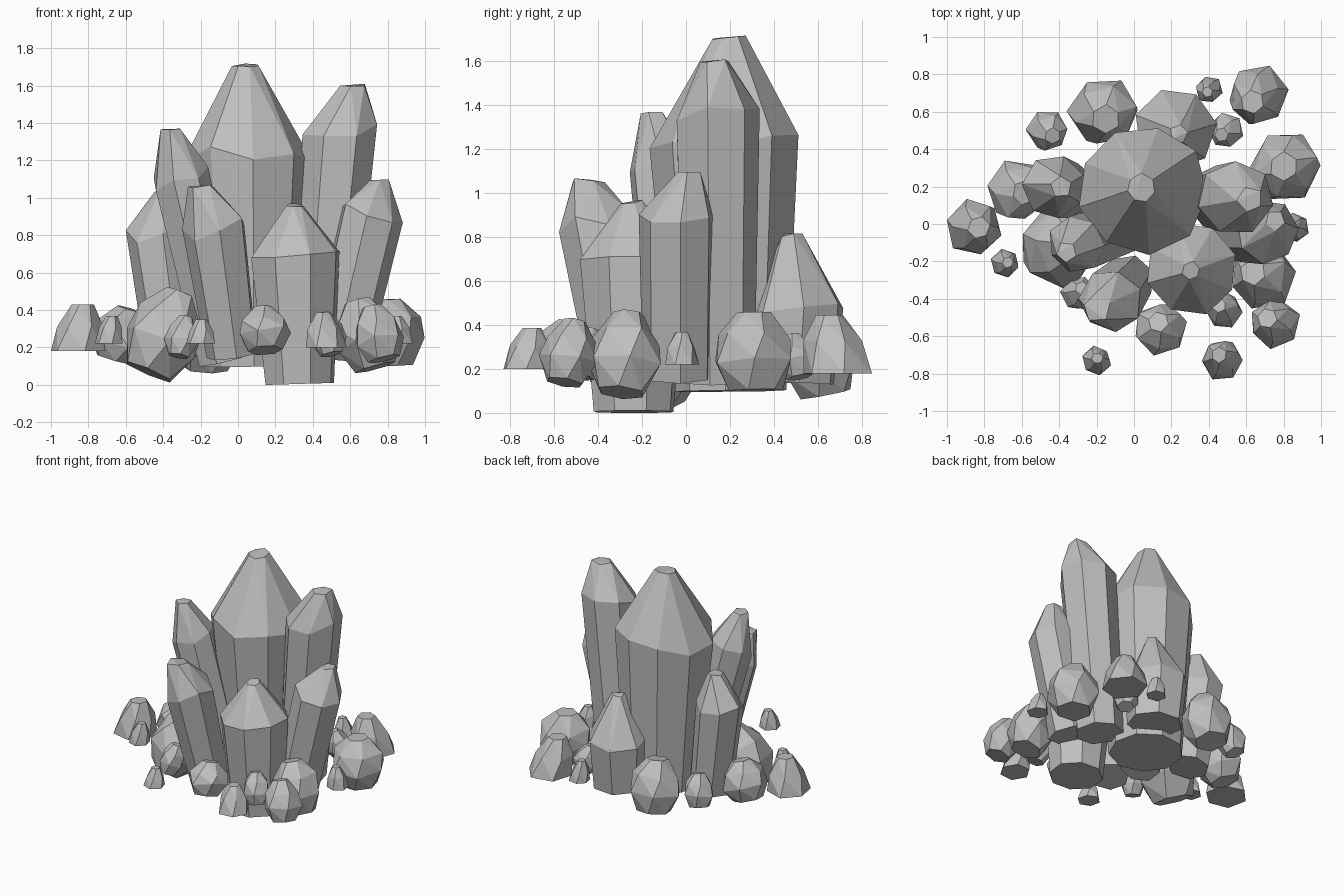
import bpy, bmesh, math, random
from mathutils import Vector

random.seed(5)
cube = bpy.data.objects.get("Cube")
if cube:
    bpy.data.objects.remove(cube)

stone = bpy.data.materials.new("grey_stone")
stone.use_nodes = True
GREY = (0.52, 0.52, 0.52, 1)
stone.diffuse_color = GREY
stone.node_tree.nodes["Principled BSDF"].inputs["Base Color"].default_value = GREY
UP = Vector((0, 0, 1))


def ring(center, axis, radius, sides, phase, wobble, lift=0):
    """Slightly irregular ring of points around an axis."""
    turn = UP.rotation_difference(axis)
    points = []
    for i in range(sides):
        a = phase + math.tau * i / sides
        r = radius * random.uniform(1 - wobble, 1 + wobble)
        p = Vector((r * math.cos(a), r * math.sin(a), random.uniform(-lift, lift)))
        points.append(center + turn @ p)
    return points


def hull(name, points):
    """Faceted convex stone wrapped around the points."""
    bm = bmesh.new()
    for p in points:
        bm.verts.new(p)
    out = bmesh.ops.convex_hull(bm, input=bm.verts)
    spare = {g for g in out["geom_interior"] + out["geom_unused"]
             if isinstance(g, bmesh.types.BMVert)}
    bmesh.ops.delete(bm, geom=list(spare), context="VERTS")
    bmesh.ops.dissolve_limit(bm, angle_limit=math.radians(10),
                             verts=bm.verts, edges=bm.edges)
    bmesh.ops.recalc_face_normals(bm, faces=bm.faces)
    mesh = bpy.data.meshes.new(name)
    bm.to_mesh(mesh)
    bm.free()
    mesh.materials.append(stone)
    obj = bpy.data.objects.new(name, mesh)
    bpy.context.collection.objects.link(obj)


def crystal(name, base, shoulder, tip, r_base, r_shoulder, r_tip, sides):
    """Shaft cut square to its lean, widening to a shoulder, then a blunt head."""
    base, shoulder, tip = Vector(base), Vector(shoulder), Vector(tip)
    axis = (shoulder - base).normalized()
    phase = random.uniform(0, 1)
    points = ring(base, axis, r_base, sides, phase, 0.02)
    points += ring(shoulder, axis, r_shoulder, sides, phase, 0.03, 0.05)
    points += ring(tip - UP * 0.01, UP, r_tip, sides - 2, phase, 0.1, 0.01)
    hull(name, points)


def rock(name, x, y, radius, low, high, tilt, profile, flat_base=False, sides=6):
    """Squat stone of (height, radius) rings, its top leaning to the middle."""
    phase = random.uniform(0, 1)
    axis = (UP - tilt * Vector((x, y, 0)).normalized()).normalized()
    normal = UP if flat_base else axis
    pivot = 0 if flat_base else 0.45
    # A tilted stone needs less length to reach the same height
    length = (high - low) * (1 if flat_base else 1 - 0.3 * tilt)
    middle = Vector((x, y, low + pivot * (high - low)))
    points = []
    for k, (h, r) in enumerate(profile):
        center = middle + axis * (h - pivot) * length
        lift = 0.1 * radius if 0 < h < 1 else 0
        points += ring(center, normal, r * radius, sides, phase + 0.25 * k, 0.06, lift)
    hull(name, points)


# Tall crystals
crystal("main_crystal", (0.06, 0.2, 0.1), (0.045, 0.185, 1.23), (0.035, 0.19, 1.72),
        0.26, 0.345, 0.075, 9)
crystal("front_crystal", (0.33, -0.24, 0.005), (0.31, -0.24, 0.66), (0.305, -0.25, 0.97),
        0.19, 0.25, 0.05, 8)
crystal("left_tall_crystal", (0.44, 0.145, 0.14), (0.545, 0.14, 1.36), (0.62, 0.13, 1.61),
        0.17, 0.2, 0.07, 7)
crystal("left_short_crystal", (0.54, -0.04, 0.17), (0.71, -0.04, 0.89), (0.755, 0.02, 1.1),
        0.16, 0.175, 0.055, 7)
crystal("right_tall_crystal", (-0.08, -0.03, 0.13), (-0.31, -0.11, 1.12), (-0.36, -0.15, 1.38),
        0.14, 0.155, 0.06, 7)
crystal("right_front_crystal", (-0.03, -0.3, 0.16), (-0.125, -0.41, 0.84), (-0.2, -0.45, 1.07),
        0.14, 0.17, 0.075, 7)
crystal("right_back_crystal", (-0.34, 0.18, 0.14), (-0.43, 0.2, 0.82), (-0.39, 0.2, 1.04),
        0.15, 0.17, 0.06, 7)
crystal("back_crystal", (0.22, 0.49, 0.14), (0.22, 0.51, 0.48), (0.24, 0.485, 0.82),
        0.195, 0.22, 0.05, 7)

# Boulders taper underneath, domes sit on a flat wide base
BOULDER = [(0, 0.65), (0.36, 1), (0.7, 0.88), (1, 0.4)]
DOME = [(0, 1.04), (0.55, 0.86), (1, 0.4)]

boulders = [
    ("right_large", -0.4, -0.12, 0.22, 0.02, 0.55, 0.45),
    ("right_back", -0.63, 0.18, 0.165, 0.12, 0.43, 0.3),
    ("back", -0.16, 0.6, 0.19, 0.07, 0.47, 0.2),
    ("front", 0.14, -0.56, 0.145, 0.17, 0.43, 0.3),
    ("front_left", 0.75, -0.53, 0.135, 0.12, 0.44, 0.3),
    ("left_large", 0.69, -0.28, 0.175, 0.07, 0.48, 0.3),
    ("left_back", 0.81, 0.31, 0.195, 0.1, 0.46, 0.05),
    ("front_small", 0.48, -0.46, 0.095, 0.15, 0.4, 0.3),
    ("right_small", -0.3, -0.37, 0.09, 0.14, 0.38, 0.3),
    ("back_left_small", 0.49, 0.5, 0.095, 0.15, 0.37, 0.3),
    ("back_right_small", -0.46, 0.5, 0.11, 0.14, 0.4, 0.3),
]
domes = [
    ("far_right", -0.855, -0.02, 0.147, 0.18, 0.43, 0.1),
    ("far_back_left", 0.67, 0.69, 0.155, 0.18, 0.45, 0.2),
    ("far_front", 0.475, -0.73, 0.105, 0.2, 0.39, 0.2),
    ("tiny_right", -0.69, -0.21, 0.075, 0.22, 0.37, 0.1),
    ("tiny_front", -0.2, -0.73, 0.075, 0.22, 0.35, 0.1),
    ("tiny_left", 0.86, -0.02, 0.075, 0.22, 0.37, 0.1),
    ("tiny_back", 0.4, 0.72, 0.07, 0.2, 0.35, 0.1),
]
for name, *spec in boulders:
    rock(name + "_boulder", *spec, BOULDER)
for name, *spec in domes:
    rock(name + "_dome", *spec, DOME, flat_base=True)
